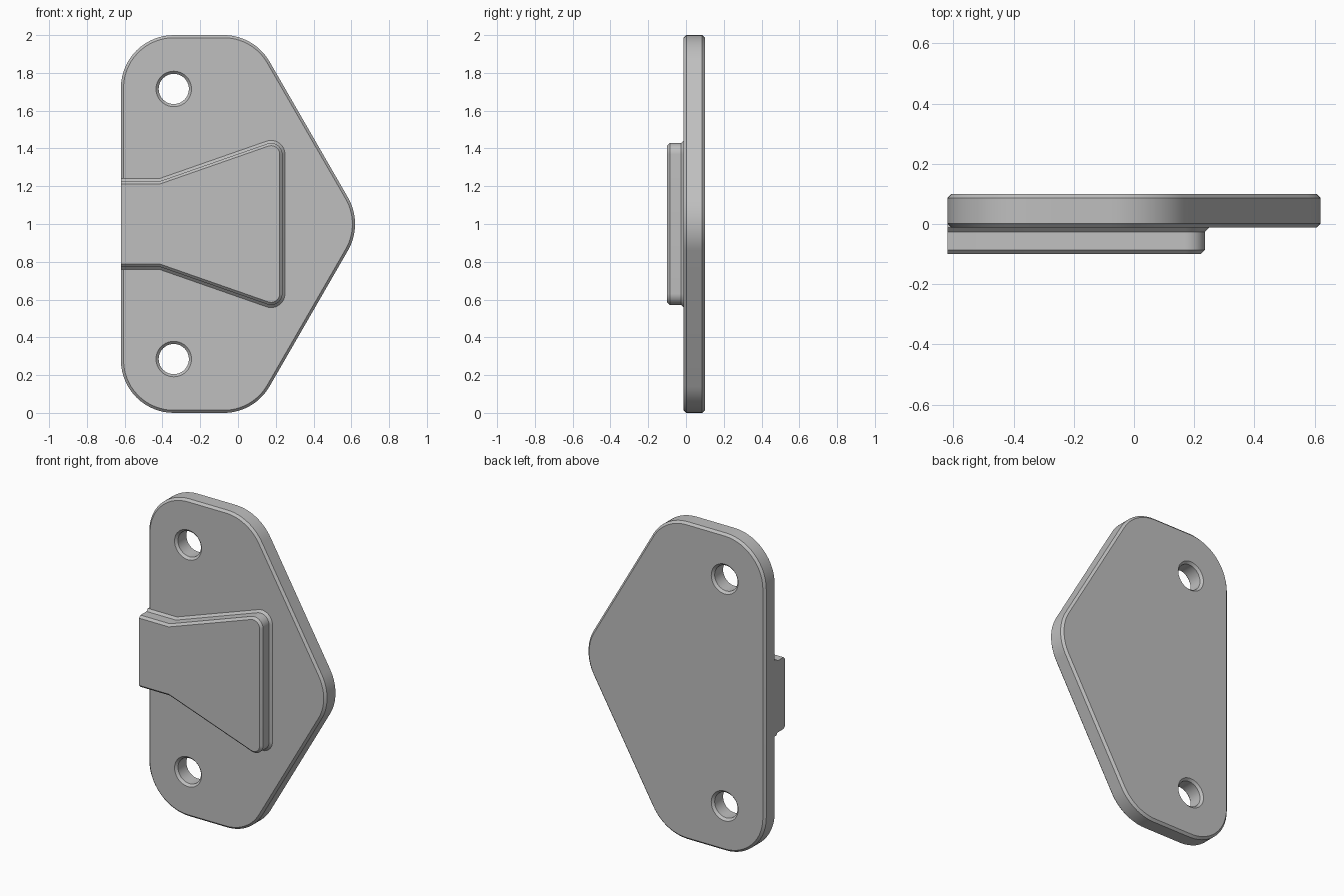
import bpy, bmesh, math
from mathutils import Vector

cube = bpy.data.objects.get("Cube")
if cube:
    bpy.data.objects.remove(cube, do_unlink=True)

grey = bpy.data.materials.new("plain_grey")
grey.use_nodes = True
colour = (0.52, 0.52, 0.52, 1)
grey.diffuse_color = colour
grey.node_tree.nodes["Principled BSDF"].inputs["Base Color"].default_value = colour

LEFT, BACK, FRONT, CHAMFER = -0.62, 0.10, -0.012, 0.014


def outline(corners, radii, grow, fixed=(), steps=14):
    """Counter-clockwise rounded polygon, offset outwards; fixed edges stay put."""
    n = len(corners)
    pts = [Vector(c) for c in corners]
    dirs = [(pts[(i + 1) % n] - pts[i]).normalized() for i in range(n)]
    normals = [Vector((d.y, -d.x)) for d in dirs]
    shift = [0 if i in fixed else grow for i in range(n)]
    ring = []
    for i in range(n):
        a, b = i - 1, i
        # Intersect the two shifted edges that meet at this corner
        pa, pb = pts[i] + normals[a] * shift[a], pts[i] + normals[b] * shift[b]
        t = (pb - pa).cross(dirs[b]) / dirs[a].cross(dirs[b])
        corner = pa + dirs[a] * t
        if not radii[i]:
            ring.append(corner)
            continue
        r = radii[i] + grow
        turn = dirs[a].angle(dirs[b])
        centre = corner - dirs[a] * r * math.tan(turn / 2) - normals[a] * r
        start = math.atan2(normals[a].y, normals[a].x)
        for k in range(steps + 1):
            ang = start + turn * k / steps
            ring.append(centre + Vector((math.cos(ang), math.sin(ang))) * r)
    return ring


def circle(x, z, r, steps=40):
    return [Vector((x + r * math.cos(math.tau * k / steps),
                    z + r * math.sin(math.tau * k / steps))) for k in range(steps)]


def loft(bm, layers):
    """Skin (y, ring) layers; return the edges of the first and last rings."""
    rows = [[bm.verts.new((p.x, y, p.y)) for p in ring] for y, ring in layers]
    n = len(rows[0])
    for low, high in zip(rows, rows[1:]):
        for i in range(n):
            j = (i + 1) % n
            bm.faces.new((low[i], low[j], high[j], high[i]))
    return [[bm.edges.get((row[i], row[(i + 1) % n])) for i in range(n)]
            for row in (rows[0], rows[-1])]


def solid(name, shells):
    """Join lofted shells and close the flat caps between them."""
    bm = bmesh.new()
    ends = [loft(bm, layers) for layers in shells]
    for side in (0, 1):
        edges = [e for end in ends for e in end[side]]
        bmesh.ops.triangle_fill(bm, edges=edges, use_beauty=True)
    bmesh.ops.recalc_face_normals(bm, faces=bm.faces)
    mesh = bpy.data.meshes.new(name)
    bm.to_mesh(mesh)
    bm.free()
    mesh.materials.append(grey)
    obj = bpy.data.objects.new(name, mesh)
    bpy.context.collection.objects.link(obj)
    bpy.ops.object.select_all(action='DESELECT')
    obj.select_set(True)
    bpy.context.view_layer.objects.active = obj
    bpy.ops.object.shade_smooth_by_angle(angle=math.radians(30))
    return obj


# Five-sided mounting plate with chamfered rims and two drilled holes
plate_corners = [(LEFT, 0), (0.086, 0), (0.663, 1), (0.086, 2), (LEFT, 2)]


def plate_ring(grow):
    return outline(plate_corners, [0.28] * 5, grow)


shells = [[(FRONT, plate_ring(-CHAMFER)), (FRONT + CHAMFER, plate_ring(0)),
           (BACK - CHAMFER, plate_ring(0)), (BACK, plate_ring(-CHAMFER))]]
for z in (0.285, 1.715):
    wide, narrow = circle(-0.34, z, 0.094), circle(-0.34, z, 0.080)
    shells.append([(FRONT, wide), (FRONT + CHAMFER, narrow),
                   (BACK - CHAMFER, narrow), (BACK, wide)])
solid("mounting_plate", shells)

# Flared raised pad, flush with the plate's straight edge, with a sloped foot
half = [(-0.415, 0.226), (0.235, 0.453)]
pad_corners = ([(LEFT, 1 - 0.226)] + [(x, 1 - h) for x, h in half]
               + [(x, 1 + h) for x, h in reversed(half)] + [(LEFT, 1.226)])
pad_radii = [0, 0, 0.06, 0.06, 0, 0]


def pad_ring(grow):
    return outline(pad_corners, pad_radii, grow, fixed=(5,))


solid("raised_pad", [[
    (-0.10, pad_ring(-CHAMFER)), (-0.10 + CHAMFER, pad_ring(0)),
    (FRONT - CHAMFER, pad_ring(0)), (FRONT, pad_ring(CHAMFER)),
    (FRONT + CHAMFER, pad_ring(CHAMFER))]])
